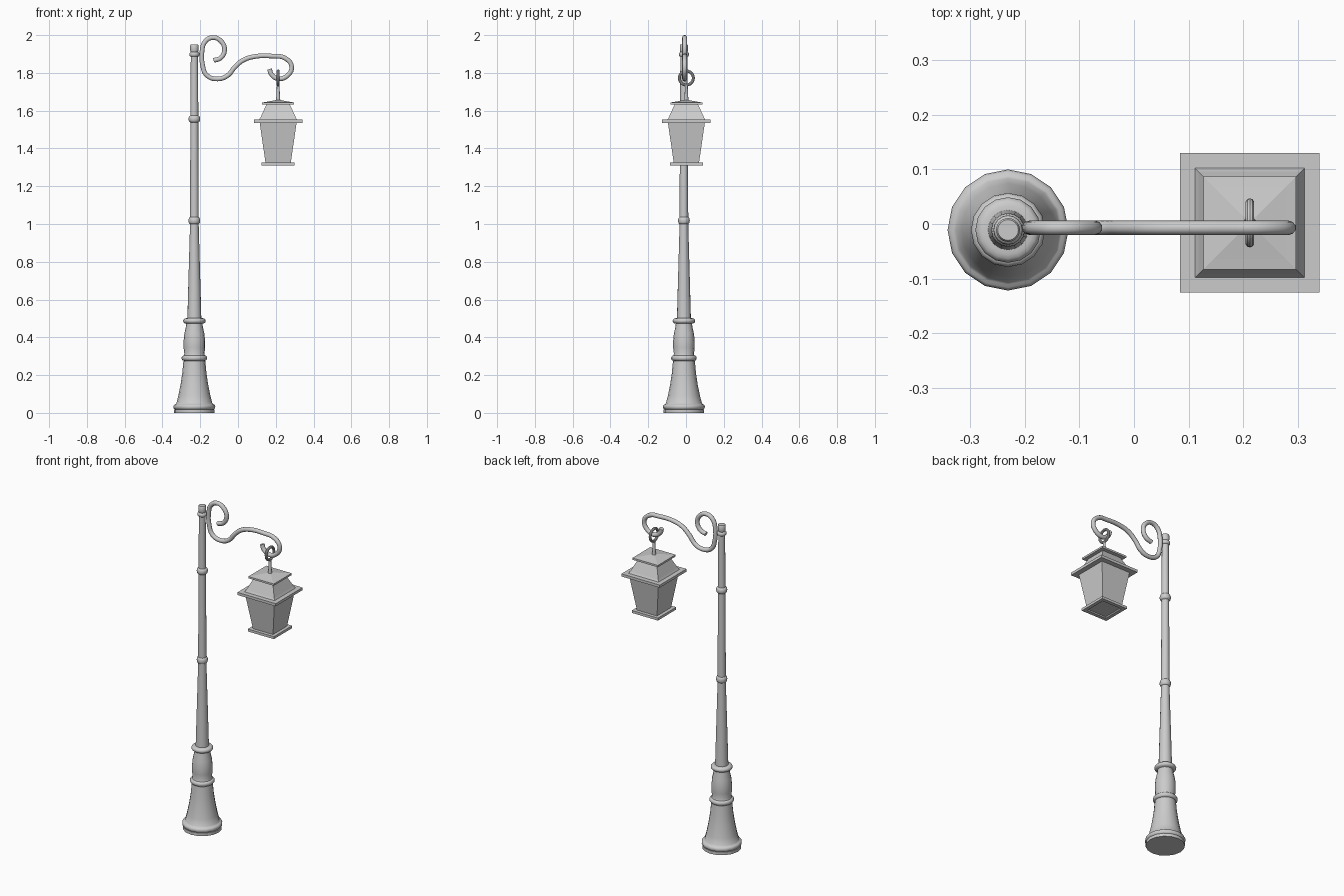
import bpy, bmesh, math

if "Cube" in bpy.data.objects:
    bpy.data.objects.remove(bpy.data.objects["Cube"])

POST = (-0.231, -0.011)
LAMP = (0.2125, 0.002)


def lathe(name, centre, profile, sides=16, turn=0.0, smooth=True):
    """Closed solid from (radius, z) pairs, listed bottom to top."""
    bm = bmesh.new()
    rings = []
    for r, z in profile:
        rings.append([bm.verts.new((r * math.cos(turn + math.tau * i / sides),
                                    r * math.sin(turn + math.tau * i / sides), z))
                      for i in range(sides)])
    for a, b in zip(rings, rings[1:]):
        for i in range(sides):
            j = (i + 1) % sides
            bm.faces.new((a[i], a[j], b[j], b[i]))
    bm.faces.new(rings[0][::-1])
    bm.faces.new(rings[-1])
    mesh = bpy.data.meshes.new(name)
    bm.to_mesh(mesh)
    bm.free()
    ob = bpy.data.objects.new(name, mesh)
    ob.location = (*centre, 0)
    bpy.context.collection.objects.link(ob)
    if smooth:
        bpy.ops.object.select_all(action='DESELECT')
        ob.select_set(True)
        bpy.context.view_layer.objects.active = ob
        bpy.ops.object.shade_smooth_by_angle(angle=math.radians(40))
    return ob


def square(name, profile):
    """Four-sided tapered block from (half width, z) pairs."""
    return lathe(name, LAMP, [(h * math.sqrt(2), z) for h, z in profile],
                 4, math.pi / 4, False)


def bead(r_in, r_out, z, half):
    """Half-round collar profile."""
    return [(r_in + (r_out - r_in) * math.cos(a), z + half * math.sin(a))
            for a in [math.pi * (k / 6 - 0.5) for k in range(7)]]


# Flared base with two collars and a vase section
lathe("post_base", POST,
      [(0.107, 0), (0.107, 0.018)] + bead(0.100, 0.111, 0.032, 0.014) +
      [(0.095, 0.052), (0.085, 0.09), (0.073, 0.15), (0.064, 0.21), (0.058, 0.275)] +
      bead(0.056, 0.068, 0.29, 0.014) +
      [(0.053, 0.312), (0.057, 0.345), (0.057, 0.38), (0.053, 0.42), (0.045, 0.455),
       (0.043, 0.472)] + bead(0.045, 0.060, 0.487, 0.014) + [(0.037, 0.502)])

# Tapering shaft with small beads and a cap
lathe("post_shaft", POST,
      [(0.037, 0.495), (0.032, 0.68), (0.023, 0.995)] + bead(0.023, 0.031, 1.018, 0.018) +
      [(0.023, 1.04), (0.021, 1.535)] + bead(0.021, 0.031, 1.556, 0.018) +
      [(0.021, 1.58), (0.019, 1.88)] + bead(0.019, 0.027, 1.898, 0.012) +
      [(0.020, 1.912), (0.022, 1.918), (0.022, 1.945), (0.019, 1.95)])

# Scrolled arm
path = [(-0.129, 1.866), (-0.092, 1.879), (-0.071, 1.923), (-0.090, 1.968), (-0.135, 1.987),
        (-0.176, 1.963), (-0.191, 1.908), (-0.188, 1.844), (-0.166, 1.788), (-0.108, 1.768),
        (-0.055, 1.786), (-0.018, 1.829), (0.029, 1.868), (0.098, 1.888), (0.177, 1.889),
        (0.249, 1.878), (0.284, 1.834), (0.260, 1.784), (0.210, 1.770), (0.176, 1.794),
        (0.167, 1.820)]
cu = bpy.data.curves.new("scroll_arm", 'CURVE')
cu.dimensions = '3D'
cu.bevel_depth = 0.013
cu.bevel_resolution = 3
cu.resolution_u = 5
cu.use_fill_caps = True
sp = cu.splines.new('BEZIER')
sp.bezier_points.add(len(path) - 1)
for p, (x, z) in zip(sp.bezier_points, path):
    p.co = (x, -0.007, z)
    p.handle_left_type = p.handle_right_type = 'AUTO'
bpy.context.collection.objects.link(bpy.data.objects.new("scroll_arm", cu))

# Hanging ring and stem
bpy.ops.mesh.primitive_torus_add(major_radius=0.037, minor_radius=0.008, major_segments=24,
                                 minor_segments=10, location=(*LAMP, 1.773),
                                 rotation=(0, math.pi / 2, 0))
bpy.context.object.name = "hanging_ring"
bpy.ops.object.shade_smooth_by_angle()
lathe("hanging_stem", LAMP, [(0.013, 1.64), (0.010, 1.67), (0.007, 1.735)], 12)

# Lantern, top to bottom
square("lantern_cap", [(0.085, 1.632), (0.085, 1.643), (0.066, 1.646), (0.012, 1.656)])
square("lantern_roof", [(0.101, 1.551), (0.094, 1.563), (0.062, 1.633)])
square("lantern_rim", [(0.128, 1.536), (0.128, 1.552)])
square("lantern_body", [(0.067, 1.325), (0.098, 1.538)])
square("lantern_foot", [(0.062, 1.317), (0.066, 1.311), (0.087, 1.311), (0.087, 1.326)])
